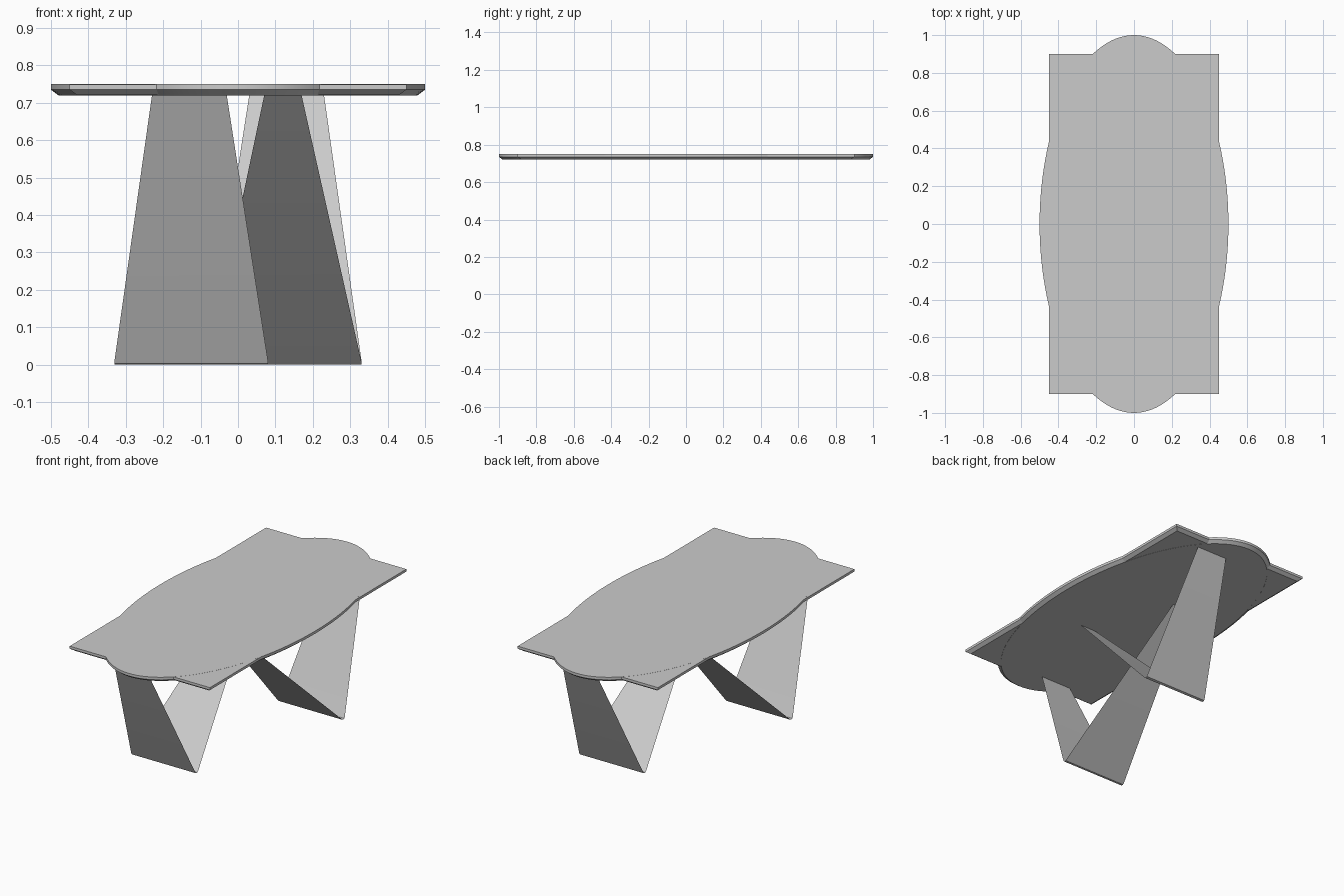
import bpy, bmesh, math

if "Cube" in bpy.data.objects:
    bpy.data.objects.remove(bpy.data.objects["Cube"])


def make_object(name, bm):
    mesh = bpy.data.meshes.new(name)
    bm.to_mesh(mesh)
    bm.free()
    obj = bpy.data.objects.new(name, mesh)
    bpy.context.collection.objects.link(obj)
    return obj


def slab(name, outline, inset_outline, z_low, z_mid, z_top):
    """Closed panel with a straight rim and a chamfered underside."""
    bm = bmesh.new()
    rings = [[bm.verts.new((x, y, z)) for x, y in pts] for pts, z in
             ((inset_outline, z_low), (outline, z_mid), (outline, z_top))]
    n = len(outline)
    for a, b in zip(rings, rings[1:]):
        for i in range(n):
            j = (i + 1) % n
            bm.faces.new((a[i], a[j], b[j], b[i]))
    bm.faces.new(rings[0][::-1])
    bm.faces.new(rings[-1])
    return make_object(name, bm)


def ellipse(a, b, n=128):
    return [(a * math.cos(2 * math.pi * i / n), b * math.sin(2 * math.pi * i / n))
            for i in range(n)]


def rectangle(a, b):
    return [(-a, -b), (a, -b), (a, b), (-a, b)]


def folded_leg(name, turn):
    """Thin V-shaped sheet; rows are (x_left, x_right, y, z)."""
    rows = [(-0.23, -0.03, -0.82, 0.72),
            (-0.33, 0.08, -0.507, 0.011),
            (-0.33, 0.08, -0.503, 0.003),
            (-0.33, 0.08, -0.495, 0.0),
            (-0.33, 0.08, -0.487, 0.001),
            (-0.33, 0.08, -0.479, 0.008),
            (-0.17, -0.07, 0.25, 0.72)]
    bm = bmesh.new()
    pairs = [(bm.verts.new((turn * x0, turn * y, z)), bm.verts.new((turn * x1, turn * y, z)))
             for x0, x1, y, z in rows]
    for (a, b), (c, d) in zip(pairs, pairs[1:]):
        bm.faces.new((a, c, d, b))
    return make_object(name, bm)


# Table top: oval panel over a rectangular panel
oval = slab("oval_top", ellipse(0.5, 1.0), ellipse(0.48, 0.98), 0.72, 0.735, 0.75)
panel = slab("rectangular_top", rectangle(0.45, 0.9), rectangle(0.43, 0.88),
             0.7205, 0.735, 0.7495)

# Two folded sheet legs, each a half turn of the other
front = folded_leg("front_leg", 1)
back = folded_leg("back_leg", -1)

# Smooth shading with sharp creases
for obj in (oval, panel, front, back):
    bpy.ops.object.select_all(action='DESELECT')
    obj.select_set(True)
    bpy.context.view_layer.objects.active = obj
    bpy.ops.object.shade_smooth_by_angle(angle=math.radians(30))
